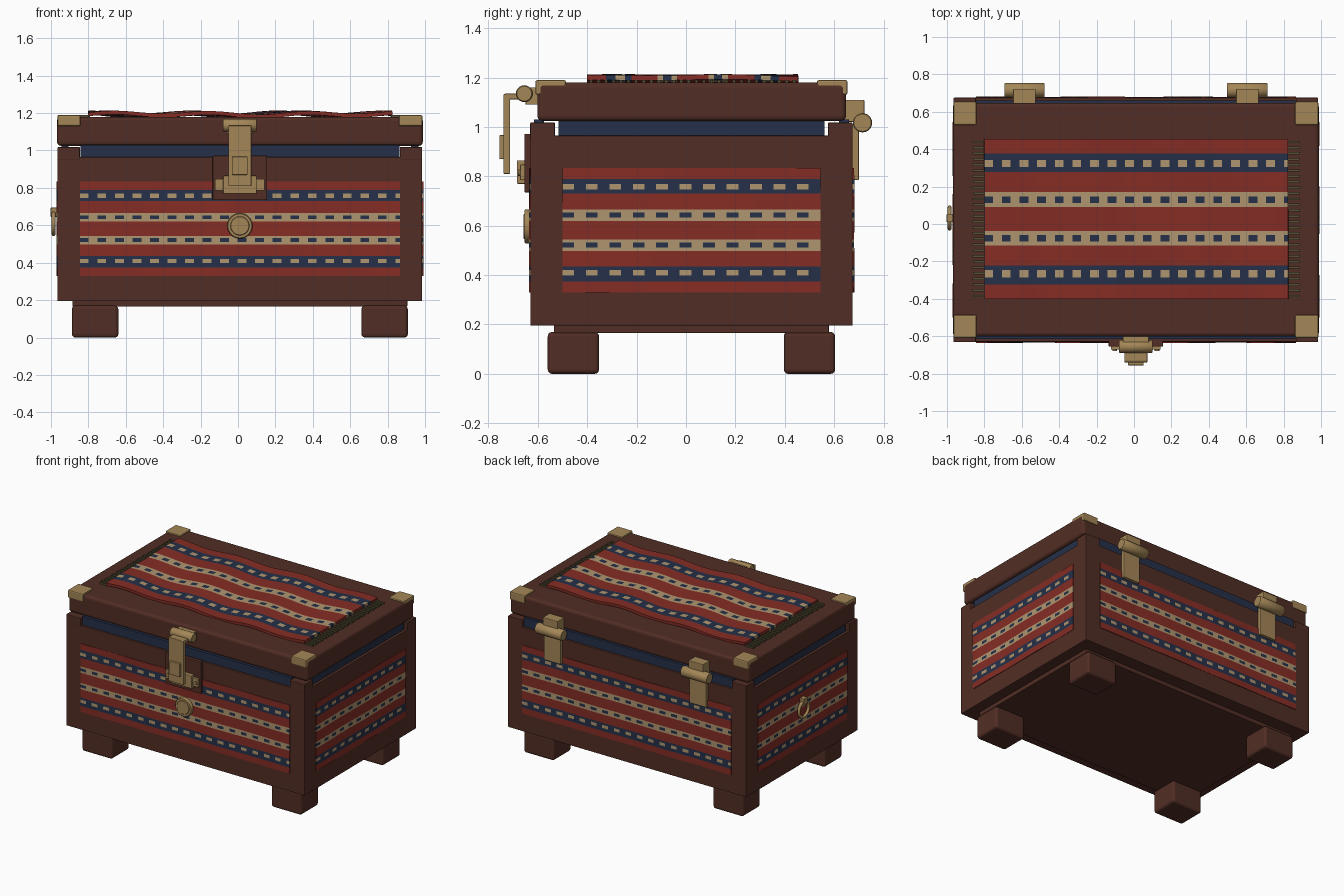
import bpy, bmesh, math
from mathutils import Vector

if "Cube" in bpy.data.objects:
    bpy.data.objects.remove(bpy.data.objects["Cube"])

CX, CY = 0.01, 0.022          # centre of the chest itself


def material(name, rgb):
    m = bpy.data.materials.new(name)
    m.diffuse_color = (*rgb, 1)
    m.use_nodes = True
    m.node_tree.nodes["Principled BSDF"].inputs["Base Color"].default_value = m.diffuse_color
    return m


WOOD = material("dark wood", (0.083, 0.027, 0.018))
RED = material("red weave", (0.235, 0.026, 0.018))
NAVY = material("navy weave", (0.018, 0.029, 0.065))
CREAM = material("cream weave", (0.43, 0.30, 0.16))
BRASS = material("aged brass", (0.37, 0.24, 0.095))
FRINGE = material("olive fringe", (0.095, 0.08, 0.038))


def finish(name, bm, mats, bevel=0, segments=2):
    me = bpy.data.meshes.new(name)
    bm.to_mesh(me)
    bm.free()
    ob = bpy.data.objects.new(name, me)
    bpy.context.collection.objects.link(ob)
    for m in mats:
        me.materials.append(m)
    if bevel:
        b = ob.modifiers.new("soft edges", 'BEVEL')
        b.width, b.segments = bevel, segments
    return ob


def box(name, x, y, z, mat, bevel=0.004, segments=2):
    """Box from (low, high) ranges."""
    bm = bmesh.new()
    bmesh.ops.create_cube(bm, size=1)
    for v in bm.verts:
        v.co = Vector([(r[0] + r[1]) / 2 + c * (r[1] - r[0]) for r, c in zip((x, y, z), v.co)])
    return finish(name, bm, [mat], bevel, segments)


def rod(name, centre, axis, radius, length, mat, sides=24, bevel=0.004):
    bm = bmesh.new()
    bmesh.ops.create_cone(bm, cap_ends=True, segments=sides, radius1=radius, radius2=radius, depth=length)
    q = Vector((0, 0, 1)).rotation_difference(Vector(axis))
    for v in bm.verts:
        v.co = q @ v.co + Vector(centre)
    for f in bm.faces:
        f.smooth = len(f.verts) == 4
    return finish(name, bm, [mat], bevel, 1)


# Stripe edges as fractions of the cloth, with the plain and patterned colour of each row
RED_I, NAVY_I, CREAM_I = 0, 1, 2
ROWS = [(0.09, 0, 0), (0.135, 1, 1), (0.18, 1, 2), (0.21, 1, 1), (0.334, 0, 0),
        (0.36, 2, 2), (0.40, 2, 1), (0.425, 2, 2), (0.574, 0, 0),
        (0.60, 2, 2), (0.64, 2, 1), (0.667, 2, 2), (0.793, 0, 0),
        (0.825, 1, 1), (0.87, 1, 2), (0.91, 1, 1), (1.0, 0, 0)]


def cloth(name, centre, u, v, width, height, wave, thick):
    """Woven striped cloth: rows give the stripes, columns the dashes."""
    u, v, centre = Vector(u), Vector(v), Vector(centre)
    n = u.cross(v)
    cols = round(width / 0.0235)
    bm = bmesh.new()
    grid = []
    for t in [0] + [r[0] for r in ROWS]:
        line = []
        for i in range(cols + 1):
            s = i / cols
            a = s * width
            d = wave * (math.sin(a * 12 + t * 2) + 0.35 * math.sin(a * 5 + t * 9))
            line.append(bm.verts.new(centre + u * (a - width / 2) + v * (t - 0.5) * height + n * d))
        grid.append(line)
    for j, (_, plain, dash) in enumerate(ROWS):
        for i in range(cols):
            f = bm.faces.new((grid[j][i], grid[j][i + 1], grid[j + 1][i + 1], grid[j + 1][i]))
            f.material_index = dash if i % 4 < 2 else plain
    ob = finish(name, bm, [RED, NAVY, CREAM])
    s = ob.modifiers.new("cloth thickness", 'SOLIDIFY')
    s.thickness, s.offset = thick, -1
    return ob


# Case, base plinth and feet
box("case", (-0.965, 0.985), (-0.63, 0.675), (0.195, 0.965), WOOD)
box("plinth", (-0.885, 0.905), (-0.535, 0.579), (0.165, 0.2), WOOD)
for sx in (-1, 1):
    for sy in (-1, 1):
        x, y = CX + sx * 0.774, CY + sy * 0.478
        box("foot", (x - 0.124, x + 0.124), (y - 0.104, y + 0.104), (0, 0.17), WOOD, 0.018, 3)
        # Corner posts rising above the case
        x, y = CX + sx * 0.915, CY + sy * 0.603
        box("corner_post", (x - 0.06, x + 0.06), (y - 0.05, y + 0.05), (0.95, 1.018), WOOD)

# Navy lining strips between the posts
for s in (-1, 1):
    y = CY + s * 0.618
    box("long_lining", (CX - 0.853, CX + 0.853), (y - 0.02, y + 0.02), (0.95, 1.03), NAVY, 0)
    x = CX + s * 0.935
    box("short_lining", (x - 0.02, x + 0.02), (CY - 0.538, CY + 0.538), (0.95, 1.03), NAVY, 0)

# Lid with brass corners
box("lid", (-0.968, 0.988), (-0.602, 0.648), (1.025, 1.18), WOOD, 0.02, 3)
for sx in (-1, 1):
    for sy in (-1, 1):
        x, y = CX + sx * 0.914, CY + sy * 0.57
        box("brass_corner", (x - 0.062, x + 0.062), (y - 0.062, y + 0.062), (1.13, 1.19), BRASS, 0.008)

# Woven panels on all sides and the runner on the lid
Z = (0, 0, 1)
cloth("front_panel", (CX, -0.634, 0.582), (1, 0, 0), Z, 1.71, 0.505, 0.002, 0.012)
cloth("back_panel", (CX, 0.679, 0.582), (-1, 0, 0), Z, 1.71, 0.505, 0.002, 0.012)
cloth("right_panel", (0.989, CY, 0.582), (0, 1, 0), Z, 1.045, 0.505, 0.002, 0.012)
cloth("left_panel", (-0.969, CY, 0.582), (0, -1, 0), Z, 1.045, 0.505, 0.002, 0.012)
cloth("lid_runner", (0.012, 0.027, 1.203), (1, 0, 0), (0, 1, 0), 1.625, 0.855, 0.008, 0.02)

# Fringe strands at both ends of the runner
bm = bmesh.new()
for s in (-1, 1):
    for i in range(28):
        r = bmesh.ops.create_cube(bm, size=1)
        for v in r["verts"]:
            v.co = Vector((0.012 + s * 0.84 + v.co.x * (0.065 + 0.008 * (i % 2)),
                           -0.385 + i * 0.0305 + v.co.y * 0.013, 1.184 + v.co.z * 0.014))
finish("fringe", bm, [FRINGE])

# Back hinges
for s in (-1, 1):
    x = CX + s * 0.596
    box("hinge_top", (x - 0.06, x + 0.06), (0.635, 0.722), (1.02, 1.11), BRASS)
    rod("hinge_barrel", (x, 0.715, 1.017), (1, 0, 0), 0.039, 0.215, BRASS)
    box("hinge_leaf", (x - 0.068, x + 0.068), (0.67, 0.7), (0.785, 1.01), BRASS)

# Front latch: wooden backing, catch plate, hasp and pivot
box("latch_backing", (CX - 0.145, CX + 0.145), (-0.655, -0.625), (0.735, 0.972), WOOD)
box("catch_plate", (CX - 0.133, CX + 0.133), (-0.672, -0.65), (0.785, 0.848), BRASS)
box("catch_block", (CX - 0.09, CX + 0.09), (-0.685, -0.65), (0.77, 0.865), BRASS)
for s in (-1, 1):
    rod("screw", (CX + s * 0.113, -0.674, 0.815), (0, 1, 0), 0.013, 0.012, BRASS, 12, 0)
box("latch_mount", (CX - 0.07, CX + 0.07), (-0.65, -0.595), (1.09, 1.16), BRASS)
rod("latch_pivot", (CX, -0.655, 1.135), (1, 0, 0), 0.034, 0.18, BRASS)
box("hasp_arm", (CX - 0.062, CX + 0.062), (-0.735, -0.655), (1.112, 1.135), BRASS)
box("hasp", (CX - 0.062, CX + 0.062), (-0.74, -0.712), (0.81, 1.133), BRASS)
box("hasp_button", (CX - 0.042, CX + 0.042), (-0.756, -0.735), (0.87, 0.967), BRASS)

# Round front medallion with a raised rim
rod("medallion", (CX, -0.64, 0.597), (0, 1, 0), 0.068, 0.03, BRASS)
rod("medallion_face", (CX, -0.652, 0.597), (0, 1, 0), 0.052, 0.012, BRASS)

# Ring pull on the left side
bpy.ops.mesh.primitive_torus_add(location=(-0.986, CY + 0.01, 0.61), rotation=(0, math.pi / 2, 0),
                                 major_radius=0.057, minor_radius=0.011,
                                 major_segments=28, minor_segments=8)
ring = bpy.context.object
ring.name = "ring_pull"
ring.data.materials.append(BRASS)
bpy.ops.object.shade_smooth()
box("ring_mount", (-1.002, -0.963), (CY - 0.012, CY + 0.032), (0.645, 0.695), BRASS)
